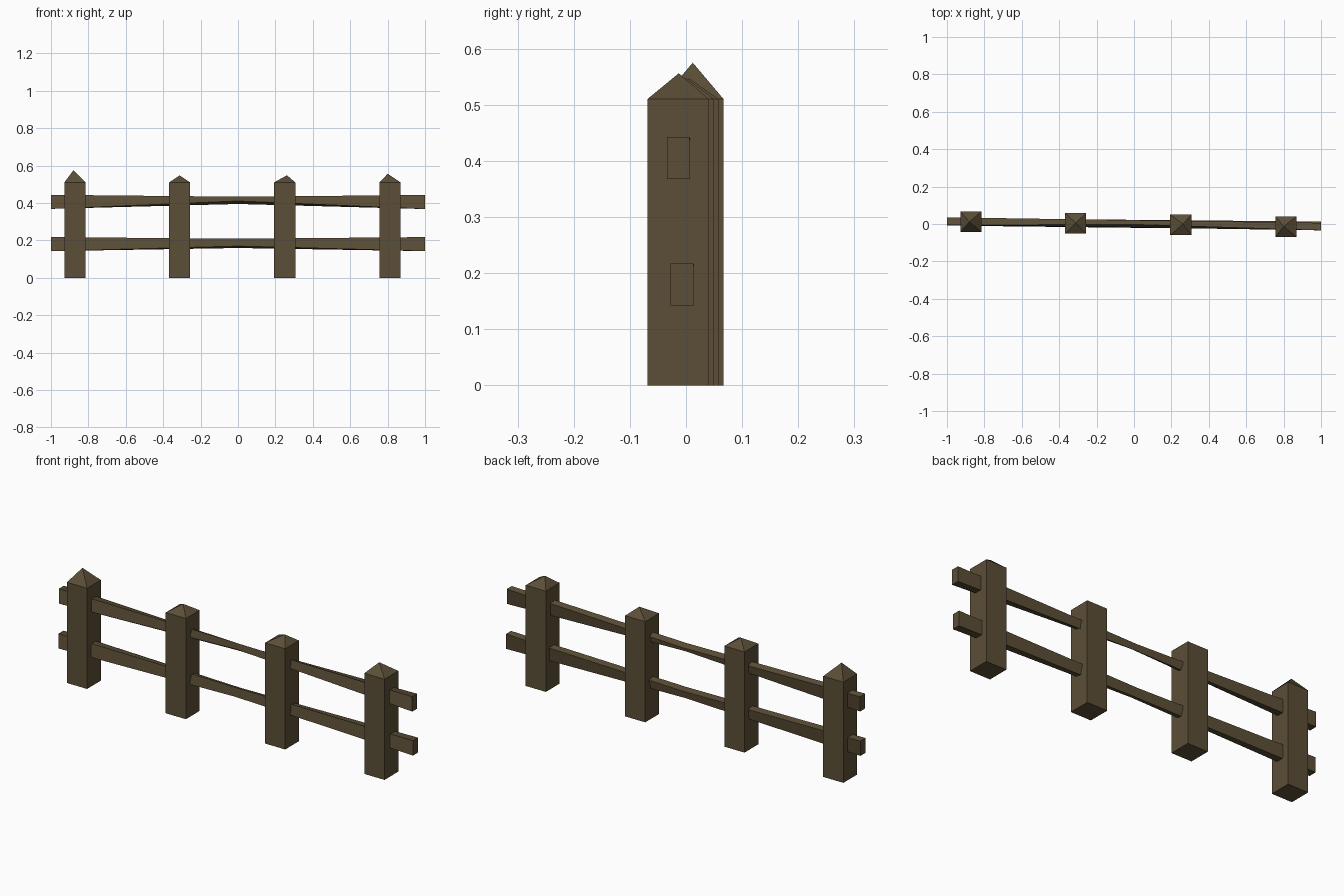
import bpy, bmesh, math

if "Cube" in bpy.data.objects:
    bpy.data.objects.remove(bpy.data.objects["Cube"])

wood = bpy.data.materials.new("dark_brown_wood")
wood.diffuse_color = (0.105, 0.077, 0.038, 1)
wood.use_nodes = True
wood.node_tree.nodes["Principled BSDF"].inputs["Base Color"].default_value = wood.diffuse_color


def finish(name, bm):
    bmesh.ops.recalc_face_normals(bm, faces=bm.faces)
    me = bpy.data.meshes.new(name)
    bm.to_mesh(me)
    bm.free()
    me.materials.append(wood)
    ob = bpy.data.objects.new(name, me)
    bpy.context.collection.objects.link(ob)


def section(bm, x, y, z, w, h, angle=0):
    """Rectangular rail section, turned about the x axis."""
    a = math.radians(angle)
    ring = []
    for sy, sz in ((-1, -1), (1, -1), (1, 1), (-1, 1)):
        dy, dz = sy * w / 2, sz * h / 2
        ring.append(bm.verts.new((x, y + dy * math.cos(a) - dz * math.sin(a),
                                  z + dy * math.sin(a) + dz * math.cos(a))))
    return ring


def rail(name, *stations):
    bm = bmesh.new()
    rings = [section(bm, *s) for s in stations]
    for a, b in zip(rings, rings[1:]):
        for i in range(4):
            j = (i + 1) % 4
            bm.faces.new((a[i], a[j], b[j], b[i]))
    bm.faces.new(rings[0])
    bm.faces.new(rings[-1])
    finish(name, bm)


def post(name, x, y, apex_x, apex_y, apex_z):
    bm = bmesh.new()
    r, top = 0.0565, 0.51
    corners = ((-1, -1), (1, -1), (1, 1), (-1, 1))
    low = [bm.verts.new((x + r * sx, y + 0.055 * sy, 0)) for sx, sy in corners]
    high = [bm.verts.new((x + r * sx, y + 0.055 * sy, top)) for sx, sy in corners]
    tip = bm.verts.new((apex_x, apex_y, apex_z))
    bm.faces.new(low)
    for i in range(4):
        j = (i + 1) % 4
        bm.faces.new((low[i], low[j], high[j], high[i]))
        bm.faces.new((high[i], high[j], tip))
    finish(name, bm)


# Posts with slightly uneven pointed tops
post("post_1", -0.872, 0.012, -0.88, 0.012, 0.575)
post("post_2", -0.312, 0.003, -0.312, 0.006, 0.547)
post("post_3", 0.250, -0.005, 0.262, 0.0, 0.548)
post("post_4", 0.813, -0.014, 0.80, -0.013, 0.556)

# Rails, thinner and twisted toward the middle
rail("upper_rail", (-1, 0.015, 0.406, 0.041, 0.075),
     (0, 0.001, 0.414, 0.028, 0.028, -35),
     (1, -0.014, 0.405, 0.040, 0.075))
rail("lower_rail", (-1, 0.012, 0.180, 0.041, 0.075),
     (0, 0.001, 0.184, 0.030, 0.042, -20),
     (1, -0.0075, 0.180, 0.041, 0.075))
